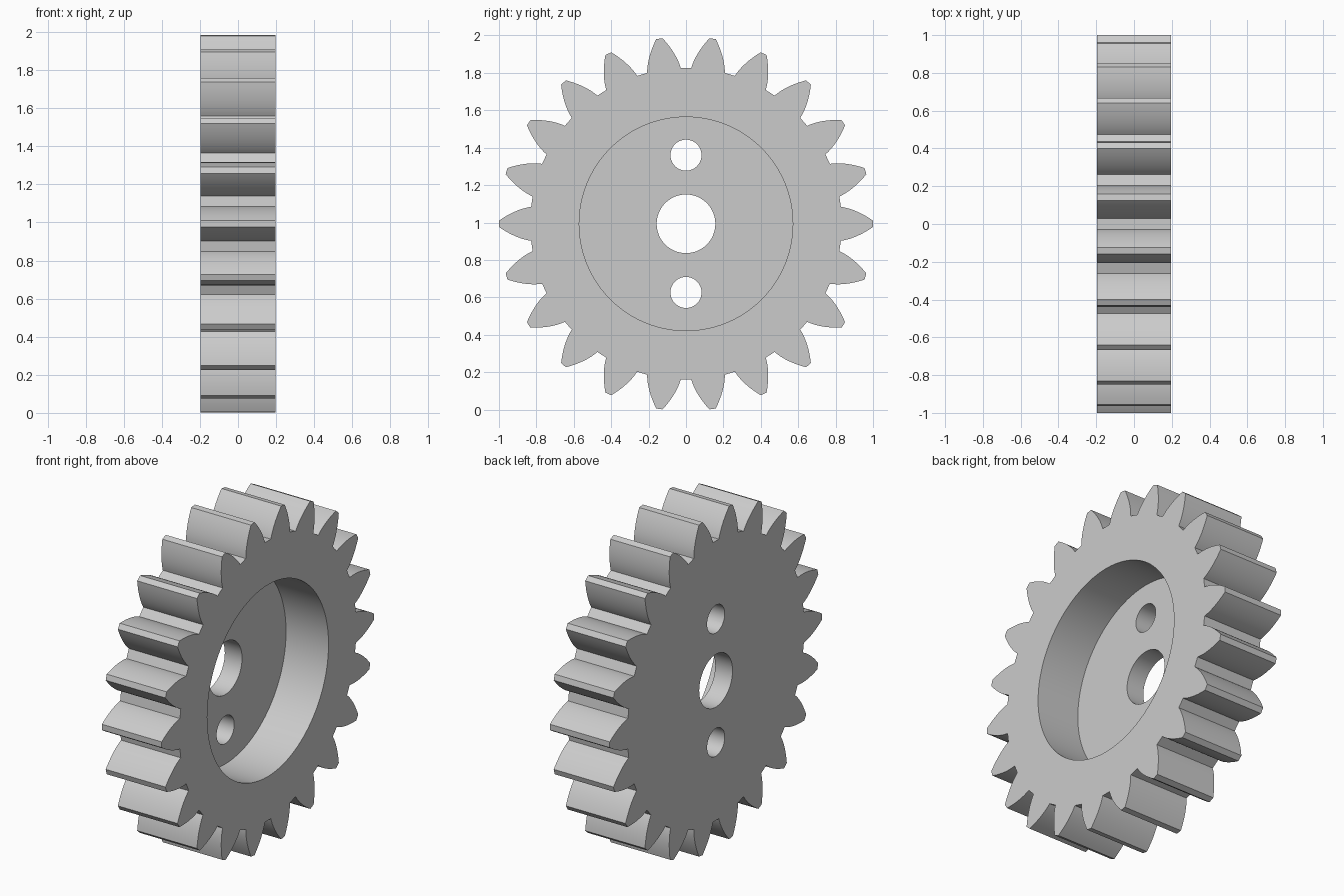
import bpy, bmesh, math
from mathutils import Matrix

if "Cube" in bpy.data.objects:
    bpy.data.objects.remove(bpy.data.objects["Cube"], do_unlink=True)

TEETH = 22
TIP_R, PITCH_R, ROOT_R = 1.0, 0.9167, 0.833
PRESSURE = math.radians(27.7)
BASE_R = PITCH_R * math.cos(PRESSURE)
HALF_W = 0.197        # half the gear thickness
FLOOR_X = -0.083      # floor of the round recess
CENTER_Z = 0.993
STEPS = 10            # segments per tooth flank


def involute(r):
    a = math.acos(BASE_R / r)
    return math.tan(a) - a


def half_angle(r):
    """Half the angular tooth thickness at radius r."""
    return math.pi / (2 * TEETH) + involute(PITCH_R) - involute(r)


def link(name, bm):
    bmesh.ops.recalc_face_normals(bm, faces=bm.faces)
    mesh = bpy.data.meshes.new(name)
    bm.to_mesh(mesh)
    bm.free()
    ob = bpy.data.objects.new(name, mesh)
    bpy.context.collection.objects.link(ob)
    ob.location.z = CENTER_Z
    return ob


def cutter(name, radius, z, x0, x1, segments):
    """Cylinder along x used to cut a hole."""
    bm = bmesh.new()
    place = Matrix.Translation(((x0 + x1) / 2, 0, z)) @ Matrix.Rotation(math.pi / 2, 4, 'Y')
    bmesh.ops.create_cone(bm, cap_ends=True, segments=segments, radius1=radius,
                          radius2=radius, depth=x1 - x0, matrix=place)
    ob = link(name, bm)
    ob.hide_render = True
    return ob


# Toothed outline: rising flank, flat tip, falling flank, flat valley
radii = [ROOT_R + (TIP_R - ROOT_R) * i / STEPS for i in range(STEPS + 1)]
flank = [(r, -half_angle(r)) for r in radii]
tooth = flank + [(r, -a) for r, a in reversed(flank)]

bm = bmesh.new()
outline = []
for k in range(TEETH):
    for r, a in tooth:
        t = a + math.tau * k / TEETH
        outline.append(bm.verts.new((-HALF_W, r * math.cos(t), r * math.sin(t))))
face = bm.faces.new(outline)
ext = bmesh.ops.extrude_face_region(bm, geom=[face], use_keep_orig=True)
moved = [v for v in ext["geom"] if isinstance(v, bmesh.types.BMVert)]
bmesh.ops.translate(bm, verts=moved, vec=(2 * HALF_W, 0, 0))
gear = link("gear_wheel", bm)

# Recess on one side, centre bore and two small bolt holes
cutters = [cutter("recess_cutter", 0.571, 0, FLOOR_X, 0.5, 96),
           cutter("bore_cutter", 0.157, 0, -0.5, 0.5, 48)]
for name, side in (("upper", 1), ("lower", -1)):
    cutters.append(cutter(name + "_hole_cutter", 0.083, side * 0.367, -0.5, 0.5, 40))

for c in cutters:
    mod = gear.modifiers.new(c.name, 'BOOLEAN')
    mod.operation = 'DIFFERENCE'
    mod.solver = 'EXACT'
    mod.object = c

# Bake the cuts and drop the cutters
bpy.context.view_layer.update()
graph = bpy.context.evaluated_depsgraph_get()
baked = bpy.data.meshes.new_from_object(gear.evaluated_get(graph))
gear.modifiers.clear()
gear.data = baked
for c in cutters:
    bpy.data.objects.remove(c, do_unlink=True)

# Single grey material
grey = bpy.data.materials.new("light_grey")
grey.use_nodes = True
color = (0.6, 0.6, 0.6, 1)
grey.diffuse_color = color
grey.node_tree.nodes["Principled BSDF"].inputs["Base Color"].default_value = color
gear.data.materials.clear()
gear.data.materials.append(grey)

# Smooth flanks and bores, crisp edges, flat side faces
for ob in bpy.context.selected_objects:
    ob.select_set(False)
gear.select_set(True)
bpy.context.view_layer.objects.active = gear
bpy.ops.object.shade_smooth_by_angle(angle=math.radians(30))
for p in gear.data.polygons:
    if abs(p.normal.x) > 0.9:
        p.use_smooth = False
